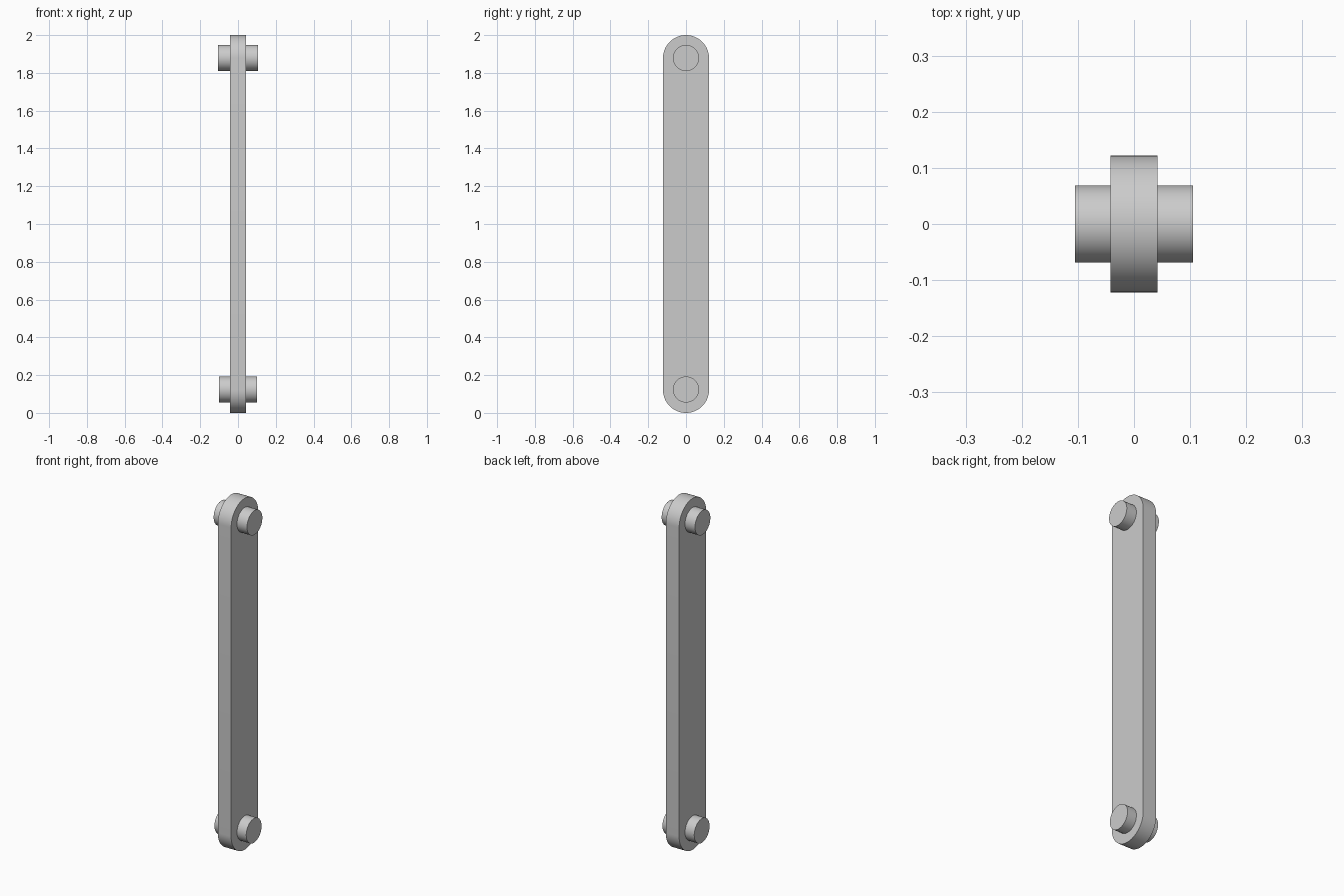
import bpy
import bmesh
from math import pi, sin, cos, radians

cube = bpy.data.objects.get("Cube")
if cube:
    bpy.data.objects.remove(cube)

grey = bpy.data.materials.new("light grey")
grey.use_nodes = True
colour = (0.6, 0.6, 0.6, 1)
grey.diffuse_color = colour
grey.node_tree.nodes["Principled BSDF"].inputs["Base Color"].default_value = colour


def extrude_x(name, outline, half):
    """Solid with a (y, z) outline, running from -half to +half in x."""
    bm = bmesh.new()
    face = bm.faces.new([bm.verts.new((-half, y, z)) for y, z in outline])
    result = bmesh.ops.extrude_face_region(bm, geom=[face])
    moved = [v for v in result["geom"] if isinstance(v, bmesh.types.BMVert)]
    bmesh.ops.translate(bm, verts=moved, vec=(2 * half, 0, 0))
    bmesh.ops.recalc_face_normals(bm, faces=bm.faces)
    mesh = bpy.data.meshes.new(name)
    bm.to_mesh(mesh)
    bm.free()
    mesh.materials.append(grey)
    obj = bpy.data.objects.new(name, mesh)
    bpy.context.collection.objects.link(obj)
    bpy.ops.object.select_all(action="DESELECT")
    obj.select_set(True)
    bpy.context.view_layer.objects.active = obj
    bpy.ops.object.shade_smooth_by_angle(angle=radians(30))
    return obj


def arc(radius, z, start, sweep, steps):
    angles = [start + sweep * i / steps for i in range(steps + 1)]
    return [(radius * cos(a), z + radius * sin(a)) for a in angles]


# Link bar with fully rounded ends
R = 0.122
extrude_x("link_bar", arc(R, 2 - R, 0, pi, 32) + arc(R, R, pi, pi, 32), 0.042)

# Pins passing through both ends
for name, z, half in (("upper_pin", 1.879, 0.105), ("lower_pin", 0.124, 0.1)):
    extrude_x(name, arc(0.069, z, 0, 2 * pi, 48)[:-1], half)
